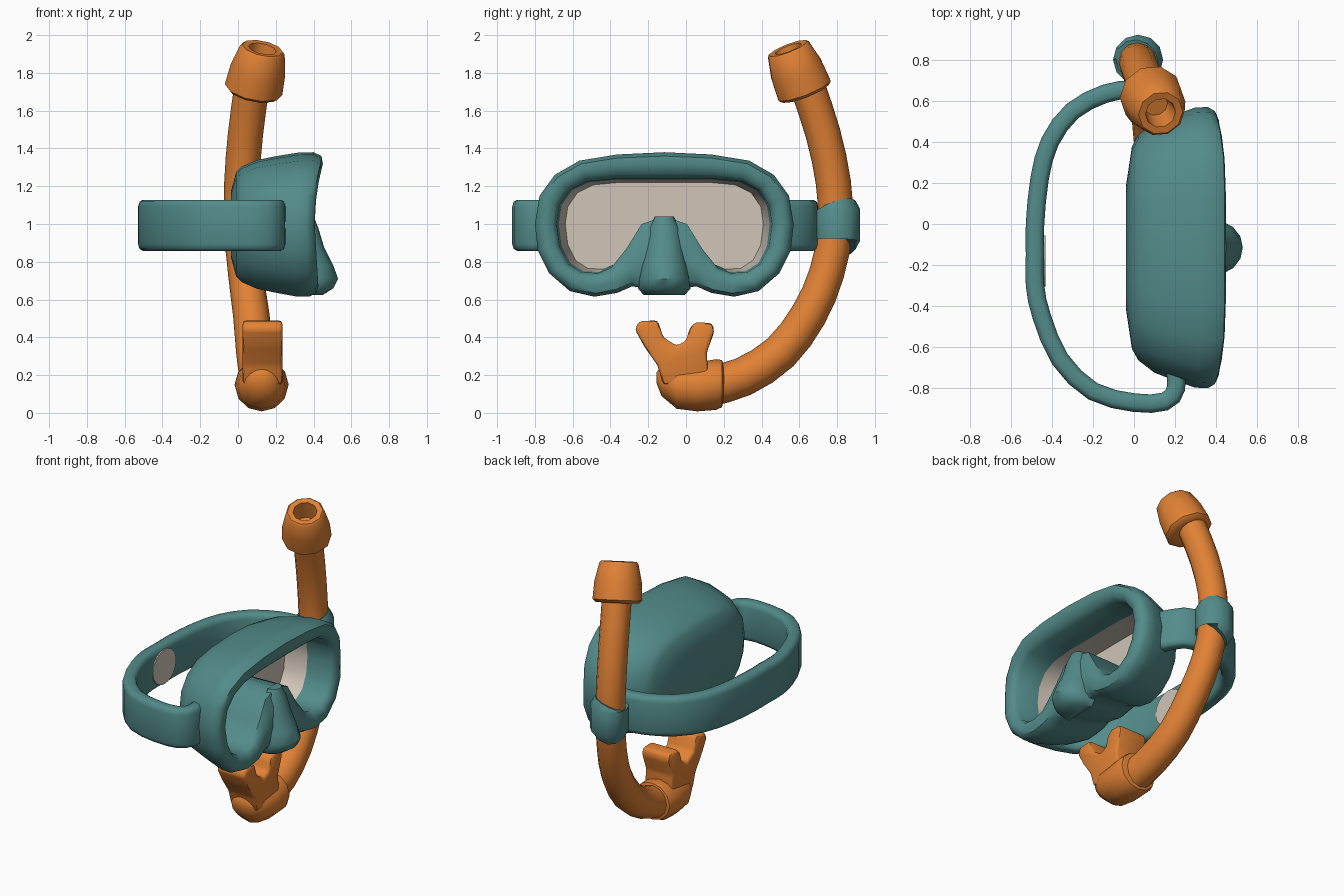
import bpy, bmesh, math
from mathutils import Vector

cube = bpy.data.objects.get("Cube")
if cube:
    bpy.data.objects.remove(cube)


def material(name, rgb):
    m = bpy.data.materials.new(name)
    m.use_nodes = True
    m.diffuse_color = (*rgb, 1)
    m.node_tree.nodes["Principled BSDF"].inputs["Base Color"].default_value = (*rgb, 1)
    return m


TEAL = material("teal rubber", (0.085, 0.26, 0.255))
ORANGE = material("orange plastic", (0.75, 0.22, 0.035))
BEIGE = material("pale lens", (0.63, 0.56, 0.48))


def loft(name, rings, mats, rule=None, caps=(True, True), bevel=0):
    """Skin a list of equal vertex rings; rule(ring, index) picks the material."""
    bm = bmesh.new()
    vs = [[bm.verts.new(p) for p in ring] for ring in rings]
    n = len(rings[0])
    for i in range(len(vs) - 1):
        for j in range(n):
            k = (j + 1) % n
            f = bm.faces.new((vs[i][j], vs[i][k], vs[i + 1][k], vs[i + 1][j]))
            f.material_index = rule(i, j) if rule else 0
    if caps[0]:
        bm.faces.new(vs[0])
    if caps[1]:
        f = bm.faces.new(vs[-1])
        f.material_index = len(mats) - 1
    bmesh.ops.recalc_face_normals(bm, faces=bm.faces)
    if bevel:
        bmesh.ops.bevel(bm, geom=bm.edges[:], offset=bevel, segments=2,
                        affect='EDGES', profile=0.5, clamp_overlap=True)
    me = bpy.data.meshes.new(name)
    bm.to_mesh(me)
    bm.free()
    for m in mats:
        me.materials.append(m)
    ob = bpy.data.objects.new(name, me)
    bpy.context.collection.objects.link(ob)
    bpy.ops.object.select_all(action='DESELECT')
    ob.select_set(True)
    bpy.context.view_layer.objects.active = ob
    bpy.ops.object.shade_smooth_by_angle(angle=math.radians(42))
    return ob


def smooth_path(pts, steps):
    """Catmull-Rom curve through the points."""
    p = [Vector(q) for q in pts]
    p = [2 * p[0] - p[1]] + p + [2 * p[-1] - p[-2]]
    out = []
    for a, b, c, d in zip(p, p[1:], p[2:], p[3:]):
        for s in range(steps):
            t = s / steps
            out.append(0.5 * (2 * b + (c - a) * t + (2 * a - 5 * b + 4 * c - d) * t * t
                              + (3 * b - a - 3 * c + d) * t ** 3))
    return out + [p[-2]]


def sweep(name, path, section, up, mats, scales=None):
    """Carry a 2D section along a path, keeping its first axis near `up`."""
    rings = []
    for i, p in enumerate(path):
        t = (path[min(i + 1, len(path) - 1)] - path[max(i - 1, 0)]).normalized()
        u = (up - t * up.dot(t)).normalized()
        v = t.cross(u)
        s = scales[i] if scales else 1
        rings.append([p + (u * a + v * b) * s for a, b in section])
    return loft(name, rings, mats)


def circle(n, r=1.0, ry=None):
    return [(r * math.cos(2 * math.pi * k / n), (ry or r) * math.sin(2 * math.pi * k / n))
            for k in range(n)]


X, Z = Vector((1, 0, 0)), Vector((0, 0, 1))
MID = -0.115  # mask centre in y

# Mask: half outlines (distance from centre, height), mirrored
OUTER = [(0, 1.38), (.25, 1.368), (.45, 1.335), (.58, 1.26), (.66, 1.15), (.685, 1.0), (.67, .86),
         (.61, .74), (.5, .645), (.37, .615), (.25, .635), (.17, .67), (.1, .66), (0, .64)]
INNER = [(0, 1.24), (.25, 1.24), (.41, 1.225), (.5, 1.18), (.555, 1.1), (.57, 1.0), (.555, .88),
         (.51, .79), (.44, .745), (.35, .74), (.28, .77), (.2, .87), (.12, 1.0), (0, 1.04)]


def mask_ring(x, scale, blend):
    half = []
    for (a, b), (c, d) in zip(OUTER, INNER):
        y = (a + (c - a) * blend) * scale
        z = 1 + (b + (d - b) * blend - 1) * scale
        # the front rim sweeps forward toward the brow
        rise = min(1, max(0, (z - 1) / .34)) ** 2 + .4 * min(1, max(0, (1 - z) / .34))
        dx = -.05 * (1 - min(1, rise)) * min(1, max(0, (x - .2) / .25))
        half.append((x + dx, y, z))
    mirror = [(x, -y, z) for x, y, z in reversed(half[1:-1])]
    return [(x, y + MID, z) for x, y, z in half + mirror]


MASK = [(-.038, .45, 0), (-.01, .72, 0), (.02, .8, 0), (.1, .89, 0), (.2, .945, 0), (.32, .995, 0),
        (.4, 1, 0), (.442, .99, .12), (.456, 1, .45), (.448, 1, .8), (.415, 1, 1),
        (.22, .98, 1), (.07, .92, 1)]
count = 2 * len(OUTER) - 2
loft("mask_body", [mask_ring(*r) for r in MASK], [TEAL, BEIGE],
     lambda i, j: int(i >= 11 and not 9 <= j < count - 9))

# Nose pocket: half-round sections stacked in z (height, front x, half width)
NOSE = [(1.04, .40, .05), (.98, .425, .085), (.88, .455, .105), (.78, .505, .125),
        (.71, .53, .14), (.66, .505, .14), (.625, .45, .11)]
nose = []
for z, fx, w in NOSE:
    ring = []
    for k in range(9):
        a = math.pi * k / 8
        ring.append((.34 + (fx - .34) * math.sin(a) ** .8, MID + w * math.cos(a), z))
    nose.append(ring)
loft("nose_pocket", nose, [TEAL])

# Strap: rounded flat band looping behind the mask
LOOP = [(.2, -.7), (.205, -.8), (.15, -.865), (0, -.87), (-.2, -.815), (-.36, -.66), (-.45, -.45),
        (-.482, -.3), (-.482, -.15), (-.482, 0), (-.46, .22), (-.41, .4), (-.3, .55),
        (-.14, .635), (0, .655), (.12, .63), (.2, .5)]
quarter = [(.135, .02), (.125, .037), (.1, .045)]
band = (quarter + [(-a, b) for a, b in reversed(quarter)]
        + [(-a, -b) for a, b in quarter] + [(a, -b) for a, b in reversed(quarter)])
sweep("strap", smooth_path([(x, y, .993) for x, y in LOOP], 2), band, Z, [TEAL])

# Pale oval pad on the inside of the strap
loft("strap_pad", [[(x, y - .18, z + .99) for y, z in circle(20, .125, .118)]
                   for x in (-.438, -.43)], [BEIGE])

# Snorkel tube
TUBE = [(.12, .1, .135), (.11, .3, .19), (.09, .5, .32), (.07, .65, .52), (.04, .745, .74),
        (.02, .79, .98), (.02, .78, 1.22), (.04, .725, 1.48), (.075, .64, 1.74)]
path = smooth_path(TUBE, 2)
sweep("snorkel_tube", path, circle(12), X, [ORANGE],
      [.107 - .014 * min(1, i / 8) for i in range(len(path))])

# Clip holding the tube to the strap
sweep("tube_clip", [Vector((.03, .795, .9)), Vector((.02, .8, .915)), Vector((.02, .8, 1.075)),
                    Vector((.015, .795, 1.09))], circle(12), X, [TEAL], [.108, .122, .122, .108])

# Hollow top cap: steps along its axis with outer then inner radii
base, axis = Vector((.08, .63, 1.70)), Vector((.05, -.09, .23))
CAP = [(-.03, .09), (-.02, .135), (.05, .155), (.5, .148), (.95, .122), (1.0, .11),
       (.99, .075), (.5, .06)]
side = (X - axis * (X.dot(axis) / axis.length_squared)).normalized()
other = axis.normalized().cross(side)
loft("snorkel_cap", [[base + axis * t + (side * a + other * b) * r for a, b in circle(10)]
                     for t, r in CAP], [ORANGE])

# Mouthpiece: swollen elbow along y (y, centre z, radius)
ELBOW = [(-.155, .185, .03), (-.13, .17, .08), (-.05, .14, .118), (.06, .138, .13),
         (.16, .15, .134), (.19, .155, .125), (.2, .16, .09)]
loft("mouthpiece_elbow", [[(.125 + a * r * 1.07, y, z + b * r) for a, b in circle(12)]
                          for y, z, r in ELBOW], [ORANGE])

# Mouthpiece bite tabs: forked profile extruded across x
FORK = [(-.12, .15), (-.15, .25), (-.22, .35), (-.27, .44), (-.25, .485), (-.15, .49), (-.12, .4),
        (-.05, .355), (.0, .38), (.02, .45), (.05, .48), (.14, .475), (.15, .43), (.11, .32),
        (.12, .15)]
loft("bite_tabs", [[(x, y, z) for y, z in FORK] for x in (.025, .235)], [ORANGE], bevel=.018)
